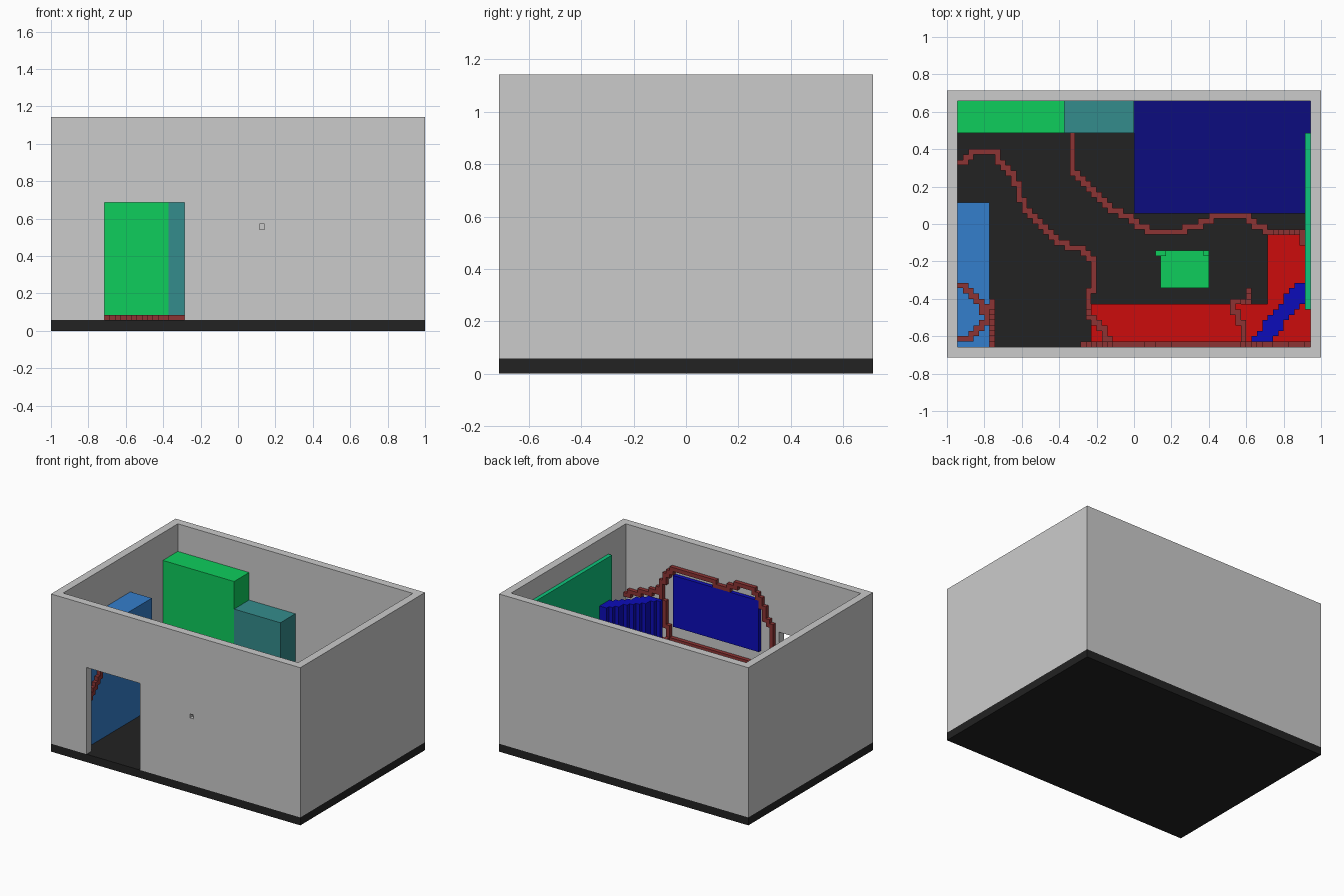
import bpy, bmesh

if "Cube" in bpy.data.objects:
    bpy.data.objects.remove(bpy.data.objects["Cube"])

V = 2 / 70            # one voxel; the room is 70 x 50 x 40 voxels


def material(name, r, g, b):
    lin = [((c / 255 + 0.055) / 1.055) ** 2.4 if c > 10 else c / 255 / 12.92 for c in (r, g, b)]
    m = bpy.data.materials.new(name)
    m.diffuse_color = (*lin, 1)
    m.use_nodes = True
    m.node_tree.nodes["Principled BSDF"].inputs["Base Color"].default_value = m.diffuse_color
    return m


GREY = material("wall grey", 203, 203, 203)
BLACK = material("floor black", 34, 34, 34)
GREEN = material("green", 14, 205, 92)
TEAL = material("teal", 52, 140, 140)
NAVY = material("navy", 12, 12, 126)
SKY = material("light blue", 52, 126, 204)
RED = material("red", 204, 12, 12)
BLUE = material("screen blue", 12, 12, 186)
MINT = material("mint green", 14, 196, 124)
BROWN = material("trail brown", 140, 52, 52)


def add_object(name, bm, mat):
    for v in bm.verts:    # voxel units to model units
        v.co = ((v.co.x - 35) * V, (v.co.y - 25) * V, v.co.z * V)
    bmesh.ops.recalc_face_normals(bm, faces=bm.faces)
    me = bpy.data.meshes.new(name)
    bm.to_mesh(me)
    bm.free()
    me.materials.append(mat)
    ob = bpy.data.objects.new(name, me)
    bpy.context.collection.objects.link(ob)
    return ob


def prism(name, outline, z0, z1, mat):
    bm = bmesh.new()
    f = bm.faces.new([bm.verts.new((x, y, z0)) for x, y in outline])
    top = bmesh.ops.extrude_face_region(bm, geom=[f])["geom"]
    for v in top:
        if isinstance(v, bmesh.types.BMVert):
            v.co.z = z1
    return add_object(name, bm, mat)


def box(name, x0, x1, y0, y1, z0, z1, mat):
    return prism(name, [(x0, y0), (x1, y0), (x1, y1), (x0, y1)], z0, z1, mat)


def trail(name, points):
    """Voxel path through the points, only outer faces kept."""
    cells = {points[0]}
    for a, b in zip(points, points[1:]):
        n = max(1, 3 * max(abs(q - p) for p, q in zip(a, b)))
        cur = list(a)
        for s in range(1, n + 1):
            want = [round(p + (q - p) * s / n) for p, q in zip(a, b)]
            for axis in range(3):       # one axis at a time: stair steps
                while cur[axis] != want[axis]:
                    cur[axis] += 1 if want[axis] > cur[axis] else -1
                    cells.add(tuple(cur))
    bm = bmesh.new()
    for c in cells:
        for axis in range(3):
            for side in (0, 1):
                nb = list(c)
                nb[axis] += 2 * side - 1
                if tuple(nb) in cells:
                    continue
                quad = []
                for u, w in ((0, 0), (1, 0), (1, 1), (0, 1)):
                    p = list(c)
                    p[axis] += side
                    p[(axis + 1) % 3] += u
                    p[(axis + 2) % 3] += w
                    quad.append(p)
                if not side:
                    quad.reverse()
                bm.faces.new([bm.verts.new(p) for p in quad])
    bmesh.ops.remove_doubles(bm, verts=bm.verts, dist=0.01)
    return add_object(name, bm, BROWN)


# Room shell: walls with interior, doorway and small pit cut out
box("floor", 0, 70, 0, 50, 0, 2, BLACK)
walls = box("walls", 0, 70, 0, 50, 2, 40, GREY)
for name, dims in (("interior_cutter", (2, 68, 2, 48, 1, 42)),
                   ("door_cutter", (10, 25, -1, 3, 1, 24)),
                   ("pit_cutter", (39, 40, -1, 1, 19, 20))):
    cutter = box(name, *dims, GREY)
    cutter.hide_render = True
    cutter.hide_viewport = True
    mod = walls.modifiers.new(name, "BOOLEAN")
    mod.operation = "DIFFERENCE"
    mod.solver = "EXACT"
    mod.object = cutter

# Furniture
box("wardrobe", 2, 22, 42, 48, 2, 33, GREEN)
box("drawers", 22, 35, 42, 48, 2, 26, TEAL)
box("bed", 35, 68, 27, 48, 2, 11, NAVY)
box("bookcase", 2, 8, 2, 29, 2, 30, SKY)
prism("corner_desk", [(27, 2), (68, 2), (68, 23), (60, 23), (60, 10), (27, 10)], 2, 14, RED)
box("stool", 40, 49, 13, 20, 2, 9, GREEN)
box("stool_knob_left", 39, 41, 19, 20, 9, 10, GREEN)
box("stool_knob_right", 48, 49, 19, 20, 9, 10, GREEN)

# Wall panels
box("window_panel", 67, 68, 9, 42, 16, 35, MINT)
box("wall_screen", 30, 54, 2, 3, 18, 31, BLUE)

# Diagonal screen on the desk, stepped outline
left, right = [], []
for j in range(3, 14):
    x0 = 57 + round((j - 3) * 0.8)
    x1 = min(x0 + 4, 67)
    left += [(x0, j), (x0, j + 1)]
    right += [(x1, j), (x1, j + 1)]
outline = []
for p in right + left[::-1]:
    if not outline or outline[-1] != p:
        outline.append(p)
prism("corner_screen", outline, 14, 24, BLUE)

# Trails creeping over floor, furniture and front wall
trail("floor_trail_left", [(2, 36, 2), (4, 38, 2), (8, 38, 2), (12, 33, 2), (14, 28, 2),
                           (17, 24, 2), (20, 21, 2), (24, 20, 2), (27, 17, 2), (27, 14, 2),
                           (26, 10, 2), (26, 8, 2), (26, 7, 14), (27, 7, 14), (29, 4, 14),
                           (30, 2, 14), (54, 2, 14)])
trail("floor_trail_right", [(23, 41, 2), (23, 35, 2), (25, 32, 2), (29, 28, 2), (33, 26, 2),
                            (36, 24, 2), (38, 23, 2), (42, 23, 2), (46, 24, 2), (50, 26, 2),
                            (55, 26, 2), (58, 24, 2), (60, 23, 2), (66, 23, 8), (66, 23, 14),
                            (66, 21, 14)])
trail("wall_trail", [(25, 2, 14), (26, 2, 19), (26, 2, 24), (28, 2, 27), (29, 2, 31),
                     (31, 2, 33), (35, 2, 33), (39, 2, 31), (45, 2, 32), (54, 2, 32),
                     (56, 2, 29), (58, 2, 25), (62, 2, 24), (67, 2, 22)])
trail("desk_trail", [(56, 12, 2), (56, 10, 3), (54, 10, 8), (54, 10, 14), (53, 9, 14),
                     (54, 7, 14), (55, 4, 14), (55, 2, 14), (56, 2, 20), (57, 2, 26)])
trail("bookcase_trail", [(8, 2, 13), (8, 4, 16), (8, 7, 19), (8, 10, 24), (8, 10, 30),
                         (7, 8, 30), (4, 12, 30), (2, 13, 30)])
trail("bookcase_top_trail", [(7, 7, 30), (6, 5, 30), (4, 3, 30), (2, 3, 30)])
